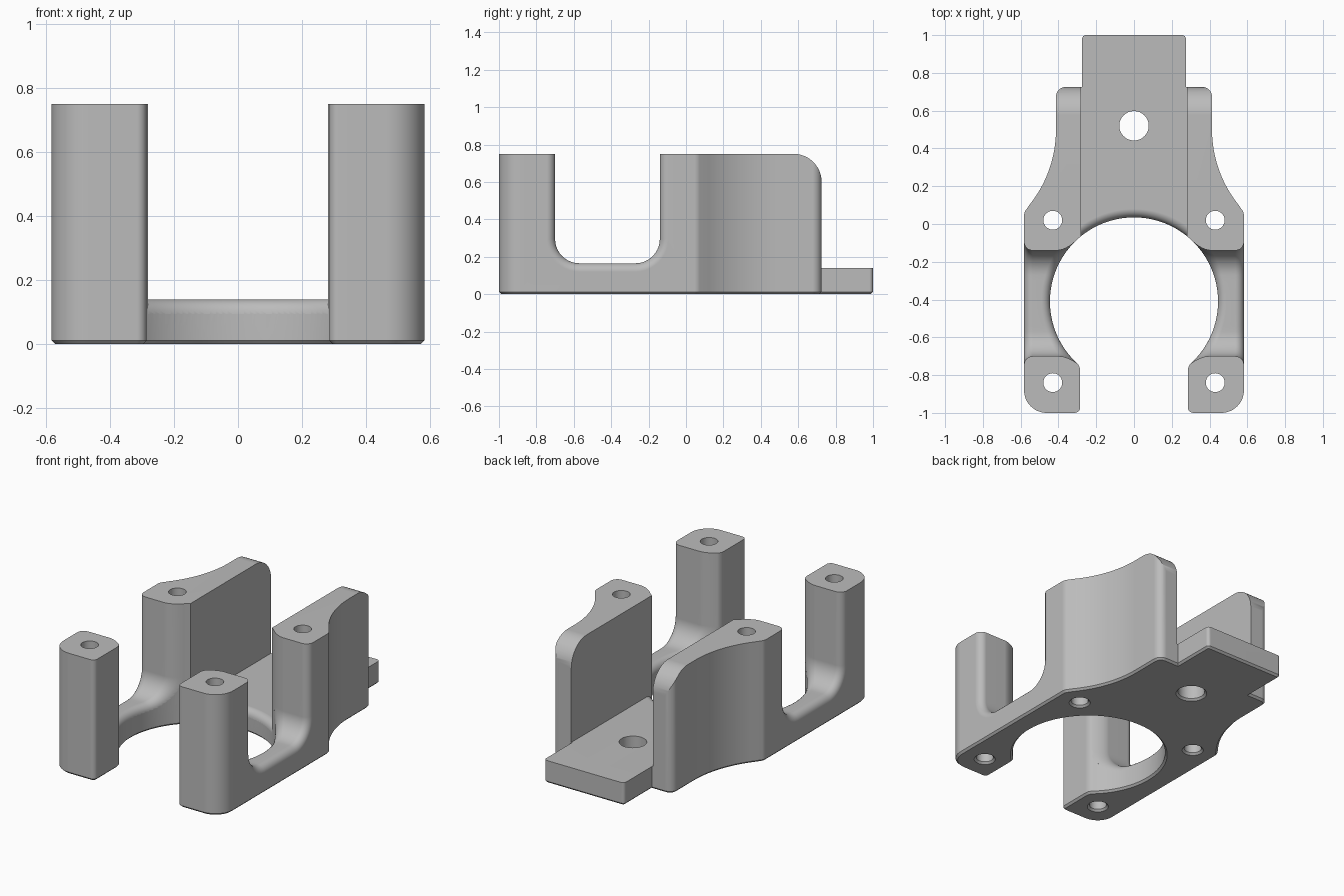
import bpy, bmesh
from math import sin, cos, pi, sqrt, atan2, radians
from mathutils import Vector

cube = bpy.data.objects.get("Cube")
if cube:
    bpy.data.objects.remove(cube)

TOP, OVER = 0.75, 0.9            # wall height, cutter height
BORE_Y, BORE_R = -0.41, 0.445    # large open bore
CHANNEL, PLATE = 0.28, 0.14      # channel half width, plate thickness
EASE, CHAMFER = 0.045, 0.012     # edge rounding, bottom chamfer


def loft(name, rings):
    """Closed solid through equal-length rings of points."""
    bm = bmesh.new()
    loops = [[bm.verts.new(p) for p in ring] for ring in rings]
    n = len(loops[0])
    for a, b in zip(loops, loops[1:]):
        for i in range(n):
            j = (i + 1) % n
            bm.faces.new((a[i], a[j], b[j], b[i]))
    bm.faces.new(loops[0])
    bm.faces.new(loops[-1])
    bmesh.ops.recalc_face_normals(bm, faces=bm.faces)
    mesh = bpy.data.meshes.new(name)
    bm.to_mesh(mesh)
    bm.free()
    obj = bpy.data.objects.new(name, mesh)
    bpy.context.collection.objects.link(obj)
    return obj


def arc(cx, cy, r, a, b, n):
    return [(cx + r * cos(a + (b - a) * i / n), cy + r * sin(a + (b - a) * i / n))
            for i in range(n + 1)]


def corner(prev, p, nxt, r, n=8):
    """Round the corner p of a polyline with radius r."""
    p = Vector(p)
    u, v = (Vector(prev) - p).normalized(), (Vector(nxt) - p).normalized()
    half = u.angle(v) / 2
    mid = p + (u + v).normalized() * (r / sin(half))
    start = p + u * (r / (sin(half) / cos(half))) - mid
    end = p + v * (r / (sin(half) / cos(half))) - mid
    turn = start.angle_signed(end)
    a = atan2(start.y, start.x)
    return arc(mid.x, mid.y, r, a, a - turn, n)


def ease_steps(n=6):
    """Quarter-round steps: distance from the rim, depth of the rounding."""
    return [(EASE * (1 - cos(t)), EASE * (1 - sin(t)))
            for t in (pi / 2 * i / n for i in range(n + 1))]


# Half outline, from the rear centre round to the bore
tip = (0.285, BORE_Y - sqrt(BORE_R ** 2 - 0.285 ** 2))
tip_angle = atan2(tip[1] - BORE_Y, tip[0])
bore = arc(0, BORE_Y, BORE_R, tip_angle + 0.1, pi / 2, 48)
plate_side = (0.275, 0.725)
wall_corner = (0.413, 0.725)
flank = arc(0.413 + 0.635, 0.5, 0.635, pi, pi + 0.67, 20)
shoulder, outer, inner = (0.582, 0.06), (0.582, -1), (0.285, -1)
half = corner((0, 1), (0.275, 1), plate_side, 0.02, 4) + [plate_side]
half += corner(plate_side, wall_corner, flank[0], 0.05)
half += flank
half += corner(flank[-1], shoulder, outer, 0.05)
half += corner(shoulder, outer, inner, 0.12, 12)
half += corner(outer, inner, tip, 0.03)
half += corner(inner, tip, bore[0], 0.06)
half += bore
outline = half + [(-x, y) for x, y in reversed(half[:-1])]

# Main body with chamfered underside
body = loft("motor_bracket", [[(x, y, z) for x, y in outline] for z in (0, TOP)])
bm = bmesh.new()
bm.from_mesh(body.data)
rim = [e for e in bm.edges if all(v.co.z < 0.001 for v in e.verts)]
bmesh.ops.bevel(bm, geom=rim, offset=CHAMFER, segments=1, affect='EDGES')
bm.to_mesh(body.data)
bm.free()

cutters = []

# Central channel, leaving the plate with a rounded bore edge
xs = [CHANNEL * (i / 16 - 1) for i in range(33)]


def channel_ring(y_at, z):
    return ([(x, y_at(x), z) for x in xs]
            + [(s * CHANNEL, y_at(CHANNEL), OVER) for s in (1, -1)])


rings = [channel_ring(lambda x: -1.2, PLATE - EASE)]
rings += [channel_ring(lambda x: BORE_Y + sqrt((BORE_R + d) ** 2 - x * x), PLATE - e)
          for d, e in ease_steps()]
rings.append(channel_ring(lambda x: 1.2, PLATE))
cutters.append(loft("channel_cutter", rings))


# U-shaped side slots with rounded edges
def slot_profile(e, y0=-0.70, y1=-0.14, z=0.165, r=0.13):
    left = arc(y0 + r, z + r, r + e, pi, 1.5 * pi, 10)
    right = arc(y1 - r, z + r, r + e, 1.5 * pi, 2 * pi, 10)
    floor = [(y0 + r + (y1 - y0 - 2 * r) * i / 10, z - e) for i in range(1, 10)]
    return [(y0 - e, OVER)] + left + floor + right + [(y1 + e, OVER)]


for side in (-1, 1):
    rings = [[(0, y, z) for y, z in slot_profile(EASE)]]
    for d, e in ease_steps():
        rings.append([(side * sqrt((BORE_R + d) ** 2 - (y - BORE_Y) ** 2), y, z)
                      for y, z in slot_profile(e)])
    for d, e in reversed(ease_steps()):
        rings.append([(side * (outer[0] - d), y, z) for y, z in slot_profile(e)])
    rings.append([(side * 0.7, y, z) for y, z in slot_profile(EASE)])
    cutters.append(loft("slot_cutter", rings))

# Rounded rear top of the walls
profile = [(0.8, OVER), (0.8, 0.6)] + arc(0.575, 0.6, 0.15, 0, pi / 2, 12) + [(0.575, OVER)]
cutters.append(loft("rear_round_cutter", [[(x, y, z) for y, z in profile] for x in (-0.6, 0.6)]))

# Screw holes, flared at the underside
holes = [(s * 0.43, y, 0.05) for s in (-1, 1) for y in (0.02, -0.84)] + [(0, 0.52, 0.078)]
for x, y, r in holes:
    steps = ((-CHAMFER, r + 2 * CHAMFER), (CHAMFER, r), (OVER, r))
    cutters.append(loft("hole_cutter", [[(px, py, z) for px, py in arc(x, y, rad, 0, 2 * pi, 32)[:-1]]
                                        for z, rad in steps]))

# Cut everything and clean up
bpy.ops.object.select_all(action='DESELECT')
bpy.context.view_layer.objects.active = body
body.select_set(True)
for cutter in cutters:
    cutter.hide_render = True
    mod = body.modifiers.new("cut", 'BOOLEAN')
    mod.operation, mod.solver, mod.object = 'DIFFERENCE', 'EXACT', cutter
    bpy.ops.object.modifier_apply(modifier=mod.name)
    bpy.data.objects.remove(cutter)

# Plain grey finish
grey = bpy.data.materials.new("plain_grey")
grey.use_nodes = True
colour = (0.5, 0.5, 0.5, 1)
grey.diffuse_color = colour
grey.node_tree.nodes["Principled BSDF"].inputs["Base Color"].default_value = colour
body.data.materials.clear()
body.data.materials.append(grey)
bpy.ops.object.shade_smooth_by_angle(angle=radians(30))
weighted = body.modifiers.new("even_shading", 'WEIGHTED_NORMAL')
weighted.keep_sharp = True
